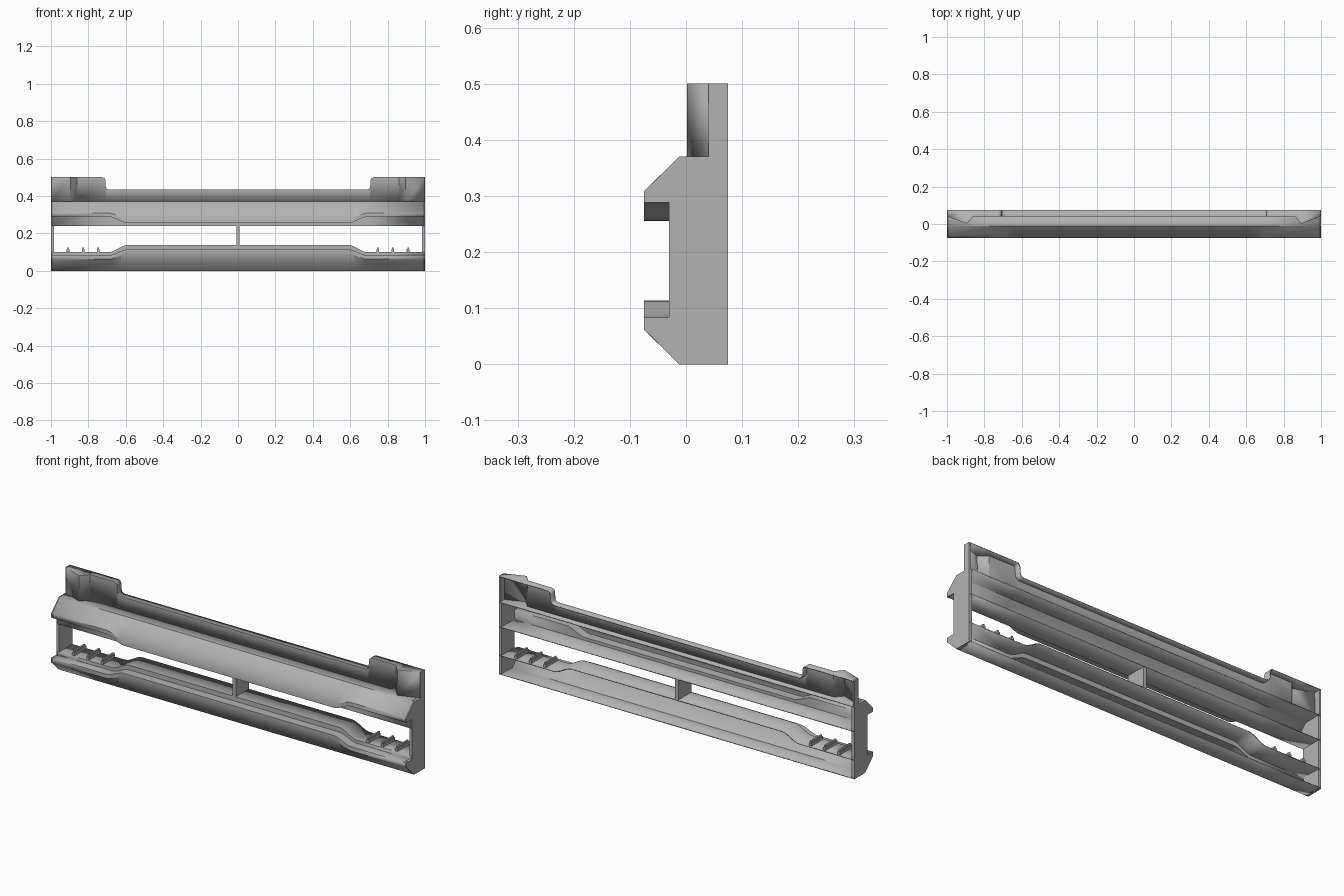
import bpy, bmesh, math

if "Cube" in bpy.data.objects:
    bpy.data.objects.remove(bpy.data.objects["Cube"], do_unlink=True)

grey = bpy.data.materials.new("mid_grey")
grey.use_nodes = True
colour = (0.45, 0.45, 0.45, 1)
grey.diffuse_color = colour
grey.node_tree.nodes["Principled BSDF"].inputs["Base Color"].default_value = colour

BACK = 0.075    # open rear plane
INNER = -0.03   # rear of the front groove
FRONT = -0.075
SKIN = 0.005


def finish(name, bm, skin=0):
    bmesh.ops.remove_doubles(bm, verts=bm.verts, dist=1e-5)
    mesh = bpy.data.meshes.new(name)
    bm.to_mesh(mesh)
    bm.free()
    ob = bpy.data.objects.new(name, mesh)
    bpy.context.collection.objects.link(ob)
    mesh.materials.append(grey)
    if skin:
        mod = ob.modifiers.new("skin", 'SOLIDIFY')
        mod.thickness = skin
        mod.offset = -1
    bpy.ops.object.select_all(action='DESELECT')
    ob.select_set(True)
    bpy.context.view_layer.objects.active = ob
    bpy.ops.object.shade_smooth_by_angle(angle=math.radians(25))
    return ob


def loft(name, sections):
    """Skin a row of (x, profile) sections into a thin shell."""
    bm = bmesh.new()
    rows = [[bm.verts.new((x, y, z)) for y, z in prof] for x, prof in sections]
    for a, b in zip(rows, rows[1:]):
        for j in range(len(a) - 1):
            bm.faces.new((a[j], b[j], b[j + 1], a[j + 1]))
    return finish(name, bm, SKIN)


def box(name, x0, x1, y0, y1, z0, z1):
    bm = bmesh.new()
    bmesh.ops.create_cube(bm, size=1)
    for v in bm.verts:
        v.co = (x1 if v.co.x > 0 else x0, y1 if v.co.y > 0 else y0, z1 if v.co.z > 0 else z0)
    return finish(name, bm)


def mirrored(stations):
    """Stations run from the centre outward; return them from -x to +x."""
    return [(-s[0],) + s[1:] for s in reversed(stations)] + list(stations)


# Rails: t is 0 at the ends and 1 along the raised middle
def lower_profile(t):
    lip, sill = 0.083 + 0.031 * t, 0.1 + 0.038 * t
    return [(BACK, 0), (-0.012, 0), (-0.055, 0.042), (FRONT, 0.062 + 0.03 * t),
            (FRONT, lip), (INNER, lip), (INNER, sill), (BACK, sill)]


def upper_profile(t):
    lip = 0.288 - 0.033 * t
    return [(BACK, 0.24), (INNER, 0.24), (INNER, lip), (FRONT, lip),
            (FRONT, 0.308 - 0.03 * t), (-0.055, 0.328), (-0.012, 0.37), (BACK, 0.37)]


steps = 8
ramp = [(0.59 + 0.1 * k / steps, 1 - (k / steps) ** 2 * (3 - 2 * k / steps))
        for k in range(steps + 1)]
rail = mirrored(ramp + [(0.995, 0)])
loft("lower_rail", [(x, lower_profile(t)) for x, t in rail])
loft("upper_rail", [(x, upper_profile(t)) for x, t in rail])

# Upright wall with raised ends, rounded corners and a pointed fold near each end
LOW, HIGH, R = 0.435, 0.5, 0.018
arc = [math.pi / 2 * k / 5 for k in range(6)]
wall = [(0.707 - R + R * math.sin(a), 0.04, LOW + R - R * math.cos(a)) for a in arc]
wall += [(0.709 + R - R * math.cos(a), 0.04, HIGH - R + R * math.sin(a)) for a in arc]
wall += [(0.86, 0.04, HIGH), (0.895, 0.002, HIGH), (0.997, 0.04, HIGH)]
loft("upright_wall", [(x, [(y, 0.37), (y, top), (BACK, top)]) for x, y, top in mirrored(wall)])

# End panels
outline = [(BACK, 0), (-0.012, 0), (FRONT, 0.062), (FRONT, 0.083), (INNER, 0.083),
           (INNER, 0.288), (FRONT, 0.288), (FRONT, 0.308), (-0.012, 0.37), (BACK, 0.37)]
for side, s in (("left", 1), ("right", -1)):
    bm = bmesh.new()
    face = bm.faces.new([bm.verts.new((s, y, z)) for y, z in outline])
    ext = bmesh.ops.extrude_face_region(bm, geom=[face], use_keep_orig=True)
    for v in ext["geom"]:
        if isinstance(v, bmesh.types.BMVert):
            v.co.x -= 0.015 * s
    bmesh.ops.recalc_face_normals(bm, faces=bm.faces)
    finish(side + "_end_panel", bm)
    box(side + "_wall_end", *sorted((s, s * 0.992)), 0.04, BACK, 0.37, HIGH)
    # Small ribs on the sill
    for i in range(3):
        x = s * (0.747 + 0.081 * i)
        box(f"{side}_rib_{i + 1}", x - 0.007, x + 0.007, INNER + 0.005, BACK - 0.005, 0.098, 0.115)
        box(f"{side}_rib_crest_{i + 1}", x - 0.004, x + 0.004, INNER + 0.008, BACK - 0.008, 0.114, 0.124)

# Divider plate in the opening
box("centre_divider", -0.009, 0.009, INNER, BACK, 0.135, 0.242)
